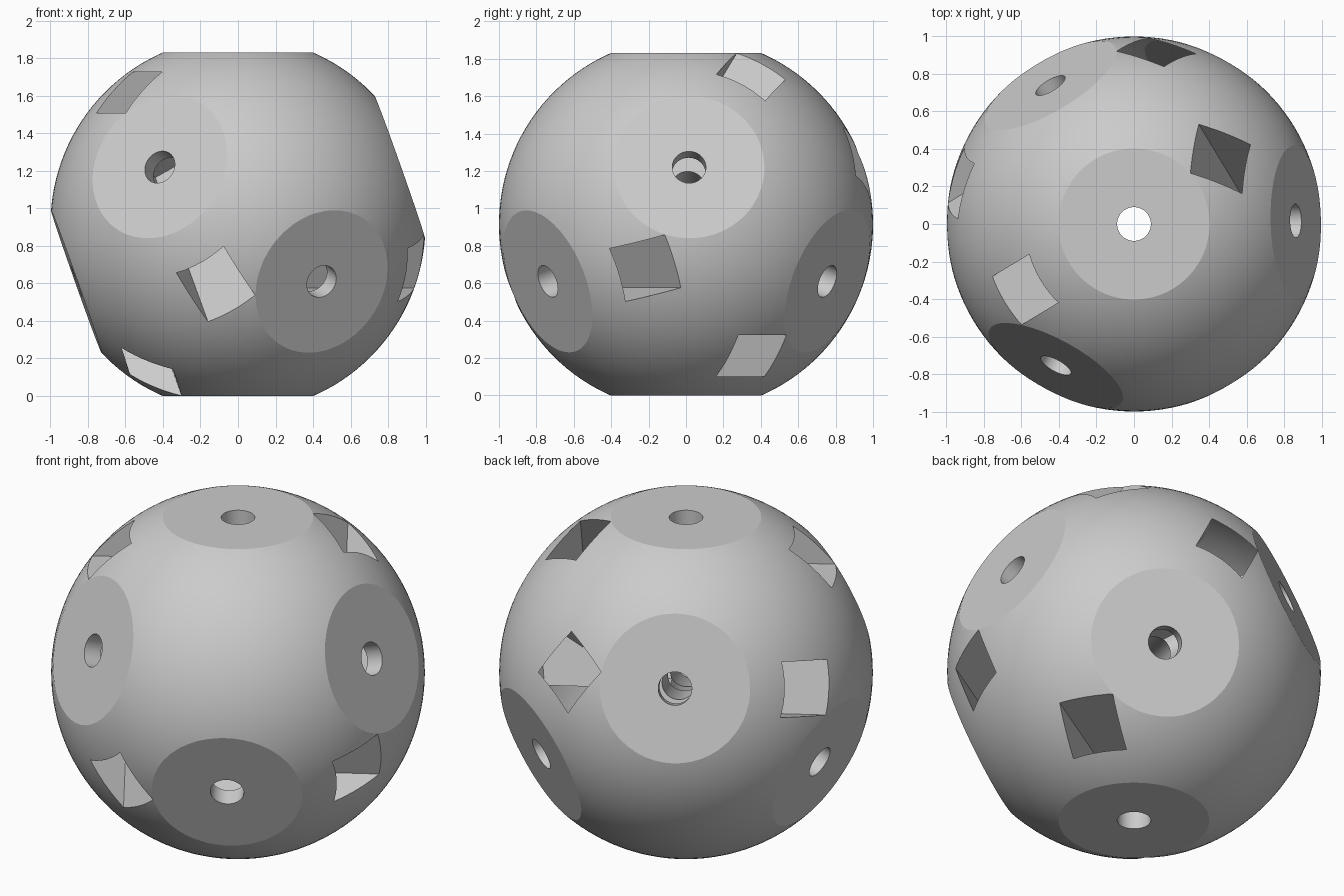
import bpy, bmesh, math
from mathutils import Matrix, Vector

if "Cube" in bpy.data.objects:
    bpy.data.objects.remove(bpy.data.objects["Cube"])

FLAT = 0.915        # distance of each flat from the centre
HOLE_R = 0.09
SLOT_R = 0.703      # distance of each slot's middle from the centre
SLOT_H, SLOT_W = 0.22, 0.30
SLOT_IN, SLOT_OUT = -0.15, 1.1

# Cube frame standing on one corner: three perpendicular axes
frame = [Vector((math.cos(a) * math.sqrt(2 / 3), math.sin(a) * math.sqrt(2 / 3), math.sqrt(1 / 3)))
         for a in (math.radians(181.1 + 120 * i) for i in range(3))]


def direction(a, b, c):
    return (frame[0] * a + frame[1] * b + frame[2] * c).normalized()


def make_object(name, bm):
    mesh = bpy.data.meshes.new(name)
    bm.to_mesh(mesh)
    bm.free()
    obj = bpy.data.objects.new(name, mesh)
    bpy.context.scene.collection.objects.link(obj)
    return obj


def make_box(name, mid, turn, size):
    bm = bmesh.new()
    bmesh.ops.create_cube(bm, size=1, matrix=Matrix.Translation(mid) @ turn
                          @ Matrix.Diagonal((size[0], size[1], size[2], 1)))
    return make_object(name, bm)


def volume(mesh):
    bm = bmesh.new()
    bm.from_mesh(mesh)
    v = bm.calc_volume(signed=True)
    bm.free()
    return v


def cut(target, cutter):
    """Subtract the cutter, keeping the first solver result that is sound."""
    cutter.hide_render = True
    before = volume(target.data)
    mod = target.modifiers.new("cut", 'BOOLEAN')
    mod.operation = 'DIFFERENCE'
    mod.object = cutter
    result = None
    for solver in ('EXACT', 'MANIFOLD', 'FLOAT'):
        try:
            mod.solver = solver
        except TypeError:
            continue
        bpy.context.view_layer.update()
        graph = bpy.context.evaluated_depsgraph_get()
        mesh = bpy.data.meshes.new_from_object(target.evaluated_get(graph))
        if 0.5 * before < volume(mesh) < before - 1e-5:
            result = mesh
            break
    target.modifiers.remove(mod)
    if result:
        target.data = result
    bpy.data.objects.remove(cutter)


# Ball
bm = bmesh.new()
bmesh.ops.create_uvsphere(bm, u_segments=128, v_segments=64, radius=1)
ball = make_object("ball", bm)
if volume(ball.data) < 0:
    ball.data.flip_normals()

# Eight flats at the cube corners
corners = [direction(a, b, c) for a in (-1, 1) for b in (-1, 1) for c in (-1, 1)]
for d in corners:
    turn = d.to_track_quat('Z', 'Y').to_matrix().to_4x4()
    cut(ball, make_box("flat_cutter", d * (FLAT + 0.5), turn, (1.1, 1.1, 1)))

# Round holes through opposite flats
for d in corners[4:]:
    bm = bmesh.new()
    bmesh.ops.create_cone(bm, cap_ends=True, segments=64, radius1=HOLE_R, radius2=HOLE_R, depth=2.4,
                          matrix=d.to_track_quat('Z', 'Y').to_matrix().to_4x4())
    cut(ball, make_object("hole_cutter", bm))

# Rectangular slots running under each flat out to the surface
for side in (-1, 1):
    for x, z in ((-1, 1), (1, 1), (1, -1), (-1, -1)):
        out = direction(x, side, z)
        axis = direction(z, 0, -x)
        across = out.cross(axis)
        mid = out * SLOT_R + axis * (SLOT_IN + SLOT_OUT) / 2
        turn = Matrix((axis, across, out)).transposed().to_4x4()
        cut(ball, make_box("slot_cutter", mid, turn, (SLOT_OUT - SLOT_IN, SLOT_W, SLOT_H)))

# Stand on the bottom flat, colour and shade
ball.data.transform(Matrix.Translation((0, 0, FLAT)))
grey = bpy.data.materials.new("grey")
grey.diffuse_color = (0.6, 0.6, 0.6, 1)
grey.use_nodes = True
grey.node_tree.nodes["Principled BSDF"].inputs["Base Color"].default_value = grey.diffuse_color
ball.data.materials.clear()
ball.data.materials.append(grey)
for p in ball.data.polygons:
    p.material_index = 0
bpy.context.view_layer.update()
bpy.ops.object.select_all(action='DESELECT')
ball.select_set(True)
bpy.context.view_layer.objects.active = ball
bpy.ops.object.shade_smooth_by_angle(angle=math.radians(12))
